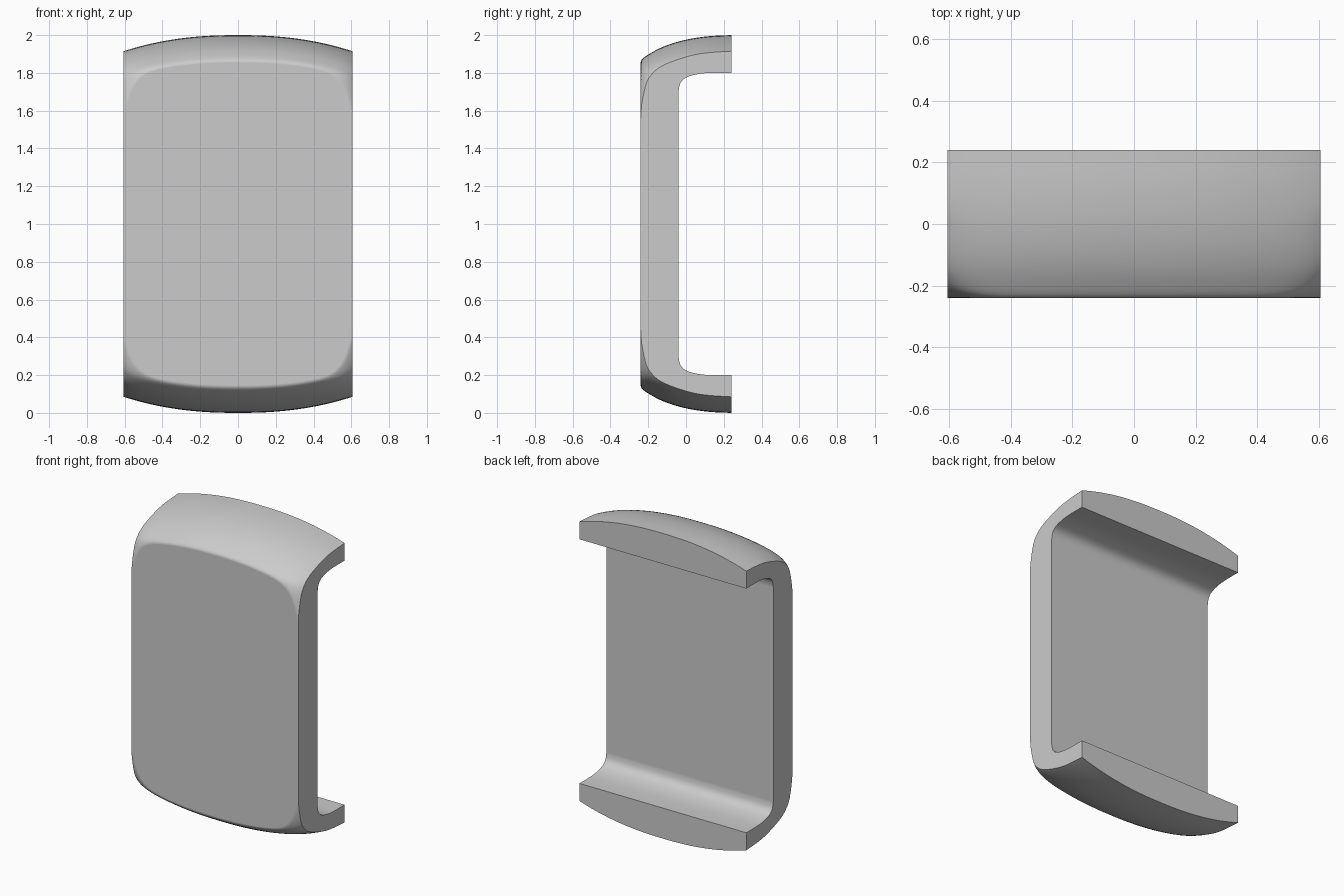
import bpy, bmesh, math
from mathutils import Vector

cube = bpy.data.objects.get("Cube")
if cube:
    bpy.data.objects.remove(cube, do_unlink=True)

HALF_WIDTH = 0.605
CROWN = 0.085      # how far the ends drop below the middle
STEPS = 40         # stations across the width
SUB = 3            # curve points between profile points


def smooth_path(points):
    """Catmull-Rom curve through (y, z) points."""
    p = [Vector(q) for q in points]
    p = [p[0] * 2 - p[1]] + p + [p[-1] * 2 - p[-2]]
    out = []
    for a, b, c, d in zip(p, p[1:], p[2:], p[3:]):
        for i in range(SUB):
            t = i / SUB
            out.append(0.5 * (2 * b + (c - a) * t + (2 * a - 5 * b + 4 * c - d) * t ** 2
                              + (3 * b - a - 3 * c + d) * t ** 3))
    return out + [p[-2]]


def mirrored(path):
    """Continue an upper half path with its reflection in z = 1."""
    return path + [Vector((q.x, 2 - q.y)) for q in reversed(path)]


# Upper half of the outer skin, at the middle and at the side ends
middle = smooth_path([(0.24, 2.0), (0.13, 1.995), (0.02, 1.98), (-0.07, 1.957), (-0.14, 1.93),
                      (-0.19, 1.903), (-0.222, 1.882), (-0.236, 1.868), (-0.24, 1.855)])
end = smooth_path([(0.24, 1.915), (0.13, 1.908), (0.04, 1.895), (-0.06, 1.865), (-0.13, 1.835),
                   (-0.175, 1.80), (-0.21, 1.745), (-0.235, 1.63), (-0.24, 1.55)])
# Upper half of the inner channel
inner = smooth_path([(0.24, 1.80), (0.13, 1.80), (0.06, 1.793), (0.0, 1.775),
                     (-0.03, 1.745), (-0.04, 1.70)])


def section(x):
    """Closed C-shaped section at one station."""
    u = abs(x) / HALF_WIDTH
    crown = Vector((0, -CROWN))
    outer = [m + crown * u ** 2.3 + (e - m - crown) * u ** 14 for m, e in zip(middle, end)]
    return mirrored(outer) + mirrored(inner)[::-1]


# Loft the sections across the width
bm = bmesh.new()
rings = []
for i in range(STEPS + 1):
    x = HALF_WIDTH * math.sin(math.pi * (i / STEPS - 0.5))
    rings.append([bm.verts.new((x, q.x, q.y)) for q in section(x)])
for r, s in zip(rings, rings[1:]):
    for j in range(len(r)):
        k = (j + 1) % len(r)
        bm.faces.new((r[j], r[k], s[k], s[j]))
# Flat side faces
bm.faces.new(rings[0])
bm.faces.new(rings[-1])
bmesh.ops.recalc_face_normals(bm, faces=bm.faces)

mesh = bpy.data.meshes.new("curved_bracket")
bm.to_mesh(mesh)
bm.free()
bracket = bpy.data.objects.new("curved_bracket", mesh)
bpy.context.collection.objects.link(bracket)

# Single grey material
grey = bpy.data.materials.new("light_grey")
grey.use_nodes = True
colour = (0.6, 0.6, 0.6, 1)
grey.diffuse_color = colour
grey.node_tree.nodes["Principled BSDF"].inputs["Base Color"].default_value = colour
mesh.materials.append(grey)

# Smooth skin with crisp rims
bpy.ops.object.select_all(action='DESELECT')
bracket.select_set(True)
bpy.context.view_layer.objects.active = bracket
bpy.ops.object.shade_smooth_by_angle(angle=math.radians(35))
weighted = bracket.modifiers.new("even_shading", 'WEIGHTED_NORMAL')
weighted.keep_sharp = True
